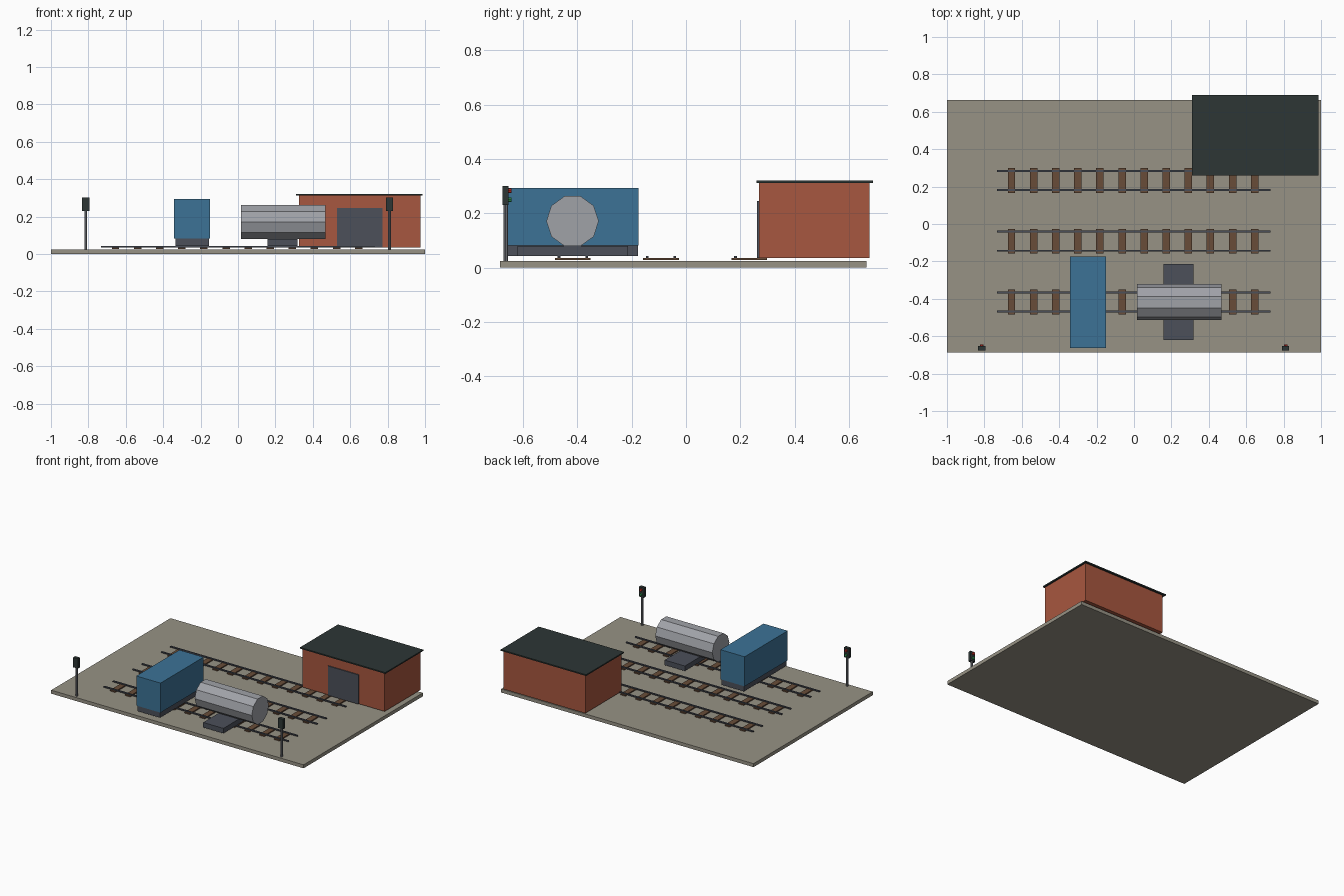
import bpy
from math import pi

cube = bpy.data.objects.get("Cube")
if cube:
    bpy.data.objects.remove(cube, do_unlink=True)


def material(name, r, g, b):
    mat = bpy.data.materials.new(name)
    mat.use_nodes = True
    mat.diffuse_color = (r, g, b, 1)
    mat.node_tree.nodes["Principled BSDF"].inputs["Base Color"].default_value = (r, g, b, 1)
    return mat


gravel = material("gravel", 0.31, 0.29, 0.235)
brick = material("brick", 0.39, 0.095, 0.05)
charcoal = material("charcoal", 0.026, 0.037, 0.036)
blue = material("wagon blue", 0.045, 0.17, 0.305)
silver = material("silver", 0.35, 0.36, 0.39)
slate = material("slate", 0.072, 0.08, 0.102)
wood = material("sleeper wood", 0.138, 0.073, 0.04)
steel = material("post grey", 0.17, 0.18, 0.2)
red = material("lamp red", 0.6, 0.03, 0.02)
green = material("lamp green", 0.03, 0.3, 0.08)


def finish(name, mat):
    obj = bpy.context.object
    obj.name = name
    obj.data.materials.append(mat)
    return obj


def box(name, mat, x, y, z):
    """Box from (min, max) pairs along each axis."""
    spans = (x, y, z)
    bpy.ops.mesh.primitive_cube_add(size=1, location=[(a + b) / 2 for a, b in spans])
    obj = finish(name, mat)
    obj.scale = [b - a for a, b in spans]
    bpy.ops.object.transform_apply(location=False, rotation=False, scale=True)
    return obj


def cylinder(name, mat, sides, radius, length, centre, rotation=(0, 0, 0)):
    bpy.ops.mesh.primitive_cylinder_add(vertices=sides, radius=radius, depth=length,
                                        location=centre, rotation=rotation)
    return finish(name, mat)


# Ground slab
box("ground", gravel, (-1, 1), (-0.686, 0.664), (0, 0.025))

# Three tracks: two rails each on twelve sleepers
for track in range(3):
    mid = -0.417 + track * 0.325
    for side in (-1, 1):
        y = mid + side * 0.051
        box(f"rail_{track}", slate, (-0.733, 0.73), (y - 0.005, y + 0.005), (0.035, 0.043))
    for i in range(12):
        x = -0.655 + i * 0.1182
        box(f"sleeper_{track}", wood, (x - 0.02, x + 0.02),
            (mid - 0.066, mid + 0.066), (0.028, 0.036))

# Shed with overhanging flat roof and a large door
box("shed_walls", brick, (0.325, 0.975), (0.268, 0.676), (0.036, 0.312))
box("shed_roof", charcoal, (0.31, 0.986), (0.259, 0.689), (0.312, 0.321))
box("shed_door", slate, (0.53, 0.772), (0.261, 0.27), (0.036, 0.246))

# Box wagon
box("wagon_chassis", slate, (-0.335, -0.156), (-0.66, -0.177), (0.043, 0.082))
box("wagon_body", blue, (-0.342, -0.15), (-0.663, -0.175), (0.082, 0.294))

# Ten-sided tank on its chassis
box("tank_chassis", slate, (0.159, 0.319), (-0.621, -0.214), (0.043, 0.079))
tank = cylinder("tank", silver, 10, 0.0965, 0.452, (0.243, -0.418, 0.171), (0, pi / 2, 0))
tank.rotation_euler = (pi / 2, 0, pi / 2)
# Put a vertex at each side so that the top is flat
for v in tank.data.vertices:
    v.co.x, v.co.y = -v.co.y, v.co.x

# Signals with lamps on the rear of the head
for x in (-0.814, 0.811):
    cylinder("signal_post", steel, 8, 0.008, 0.215, (x, -0.664, 0.1325))
    box("signal_head", charcoal, (x - 0.019, x + 0.019), (-0.676, -0.653), (0.23, 0.301))
    for name, mat, z in (("red", red, 0.283), ("green", green, 0.25)):
        cylinder(f"signal_lamp_{name}", mat, 8, 0.009, 0.01, (x, -0.648, z), (pi / 2, 0, 0))
